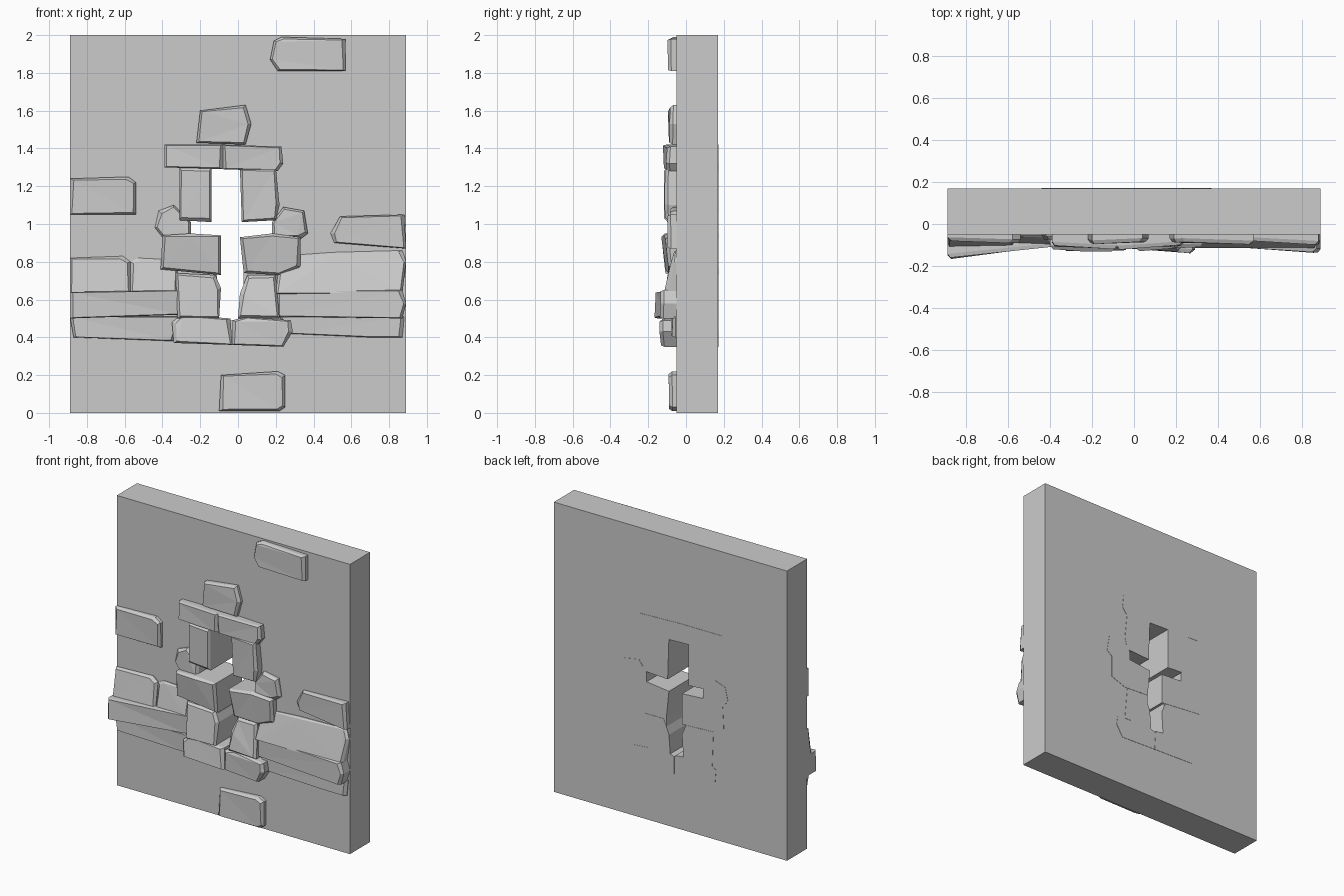
import bpy
import bmesh
import random
from mathutils import Vector

random.seed(4)
if "Cube" in bpy.data.objects:
    bpy.data.objects.remove(bpy.data.objects["Cube"], do_unlink=True)

# Single flat grey stone material
stone_grey = bpy.data.materials.new("stone_grey")
stone_grey.use_nodes = True
colour = (0.6, 0.6, 0.6, 1)
stone_grey.diffuse_color = colour
stone_grey.node_tree.nodes["Principled BSDF"].inputs["Base Color"].default_value = colour

WALL_FRONT, WALL_BACK = -0.05, 0.17
THROUGH = WALL_BACK + 0.002     # stones that line the opening reach the back
EMBEDDED = 0.0                  # stones that only sit in the front face


def add_object(name, bm):
    """Turn a bmesh into a flat shaded object."""
    bmesh.ops.recalc_face_normals(bm, faces=bm.faces)
    mesh = bpy.data.meshes.new(name)
    bm.to_mesh(mesh)
    bm.free()
    mesh.materials.append(stone_grey)
    obj = bpy.data.objects.new(name, mesh)
    bpy.context.collection.objects.link(obj)
    return obj


def loft(name, rings):
    """Skin a stack of equal rings and close both ends."""
    bm = bmesh.new()
    loops = [[bm.verts.new(point) for point in ring] for ring in rings]
    count = len(loops[0])
    for near, far in zip(loops, loops[1:]):
        for i in range(count):
            j = (i + 1) % count
            bm.faces.new((near[i], near[j], far[j], far[i]))
    bm.faces.new(loops[0])
    front = bm.faces.new(loops[-1])
    bmesh.ops.triangulate(bm, faces=[front])
    return add_object(name, bm)


def stone(name, outline, left, right, lean=0, back=EMBEDDED, chamfer=0.018):
    """Rough hewn block: outline is (x, z) in hundredths, left and right are how
    far the face stands forward at either side, lean pushes the foot forward."""
    points = [Vector((x, z)) / 100 for x, z in outline]
    centre = sum(points, Vector((0, 0))) / len(points)
    xs = [p.x for p in points]
    zs = [p.y for p in points]
    rear, shoulder, face = [], [], []
    for p in points:
        across = (p.x - min(xs)) / (max(xs) - min(xs))
        down = (max(zs) - p.y) / (max(zs) - min(zs))
        forward = left + (right - left) * across + lean * (down - 0.5)
        forward = max(forward + random.uniform(-0.006, 0.003), 0.062)
        inward = (centre - p).normalized() * chamfer * random.uniform(0.6, 1.3)
        rear.append((p.x, back, p.y))
        shoulder.append((p.x, -max(forward - chamfer, 0.055), p.y))
        face.append((p.x + inward.x, -forward, p.y + inward.y))
    return loft(name, [rear, shoulder, face])


def box(name, low, high):
    """Plain block between two corners."""
    bm = bmesh.new()
    bmesh.ops.create_cube(bm, size=1)
    low, high = Vector(low), Vector(high)
    for v in bm.verts:
        v.co = (low + high) / 2 + v.co * (high - low)
    return add_object(name, bm)


# Wall slab, with a rough cross opening that the lining stones hide
wall = box("wall", (-0.89, WALL_FRONT, 0), (0.89, WALL_BACK, 2))
cross = [(-16, 131), (4, 131), (4, 102), (21, 102), (21, 92), (3, 92),
         (3, 49), (-11, 49), (-11, 92), (-27, 92), (-27, 102), (-16, 102)]
cutter = loft("cross_cutter", [[(x / 100, y, z / 100) for x, z in cross] for y in (-1, 1)])
cutter.hide_render = True
cut = wall.modifiers.new("cross_opening", "BOOLEAN")
cut.operation = "DIFFERENCE"
cut.solver = "EXACT"
cut.object = cutter
bpy.context.view_layer.objects.active = wall
bpy.ops.object.modifier_apply(modifier=cut.name)
bpy.data.objects.remove(cutter, do_unlink=True)

# Loose bricks standing out of the wall
stone("top_brick", [(17, 187), (19, 197), (23, 199), (57, 198), (57, 181), (21, 181)], 0.09, 0.095)
stone("left_brick", [(-89, 105), (-89, 124), (-58, 125), (-54, 122), (-54, 105)], 0.085, 0.09)
stone("right_brick", [(49, 95), (54, 104), (88, 105), (89, 87), (51, 90)], 0.075, 0.1)
stone("bottom_brick", [(-10, 1), (-9, 20), (21, 22), (25, 20), (25, 3), (22, 1)], 0.085, 0.09)

# Stones lining the upper arm of the cross
stone("keystone", [(-22, 143), (-20, 160), (4, 163), (7, 153), (4, 142)], 0.095, 0.09)
stone("left_lintel", [(-39, 130), (-39, 142), (-8, 142), (-8, 129)], 0.105, 0.12, back=THROUGH)
stone("right_lintel", [(-8, 129), (-8, 142), (23, 141), (24, 132), (21, 128)], 0.12, 0.105, back=THROUGH)
stone("left_jamb", [(-31, 102), (-31, 130), (-14, 130), (-14, 101)], 0.11, 0.115, back=THROUGH)
stone("right_jamb", [(2, 101), (1, 130), (20, 130), (22, 110), (20, 102)], 0.1, 0.115, back=THROUGH)

# Stones closing the ends of the crossbar
stone("left_end_stone", [(-44, 98), (-42, 107), (-34, 110), (-25, 101), (-25, 93), (-40, 93)],
      0.075, 0.09, back=THROUGH)
stone("right_end_stone", [(18, 93), (18, 101), (24, 109), (35, 107), (37, 95), (33, 92)],
      0.09, 0.085, back=THROUGH)

# Stones lining the lower arm
stone("left_shoulder", [(-41, 76), (-40, 94), (-25, 95), (-9, 94), (-9, 73)],
      0.11, 0.125, lean=-0.02, back=THROUGH)
stone("right_shoulder", [(3, 74), (1, 93), (18, 95), (33, 93), (33, 77), (22, 73)],
      0.12, 0.105, lean=-0.02, back=THROUGH)
stone("left_post", [(-32, 50), (-33, 74), (-12, 73), (-9, 66), (-10, 50)], 0.11, 0.1, lean=0.03, back=THROUGH)
stone("right_post", [(0, 50), (1, 63), (5, 73), (20, 73), (22, 50)], 0.105, 0.11, lean=0.04, back=THROUGH)
stone("left_base", [(-34, 37), (-35, 48), (-30, 52), (-4, 50), (-3, 36)], 0.12, 0.115, lean=0.02, back=THROUGH)
stone("right_base", [(-3, 36), (-3, 49), (4, 51), (28, 49), (29, 43), (24, 35)], 0.115, 0.14, back=THROUGH)

# Horizontal courses running out to the left edge
stone("left_upper_course_outer", [(-89, 63), (-89, 82), (-61, 83), (-57, 80), (-57, 63)], 0.09, 0.085, lean=0.03)
stone("left_upper_course_inner", [(-57, 63), (-57, 80), (-53, 82), (-32, 81), (-32, 63)], 0.075, 0.085, lean=0.03)
stone("left_beam", [(-89, 50), (-89, 64), (-30, 65), (-30, 52)], 0.165, 0.1)
stone("left_lower_course", [(-87, 40), (-89, 51), (-30, 51), (-34, 38)], 0.09, 0.085)

# Horizontal courses running out to the right edge
stone("right_upper_course", [(20, 63), (22, 83), (50, 85), (87, 86), (89, 80), (87, 63)], 0.085, 0.09, lean=0.05)
stone("right_beam", [(20, 51), (20, 65), (87, 65), (89, 58), (87, 50)], 0.095, 0.14)
stone("right_lower_course", [(26, 42), (22, 51), (88, 51), (87, 40), (69, 40)], 0.08, 0.075)
